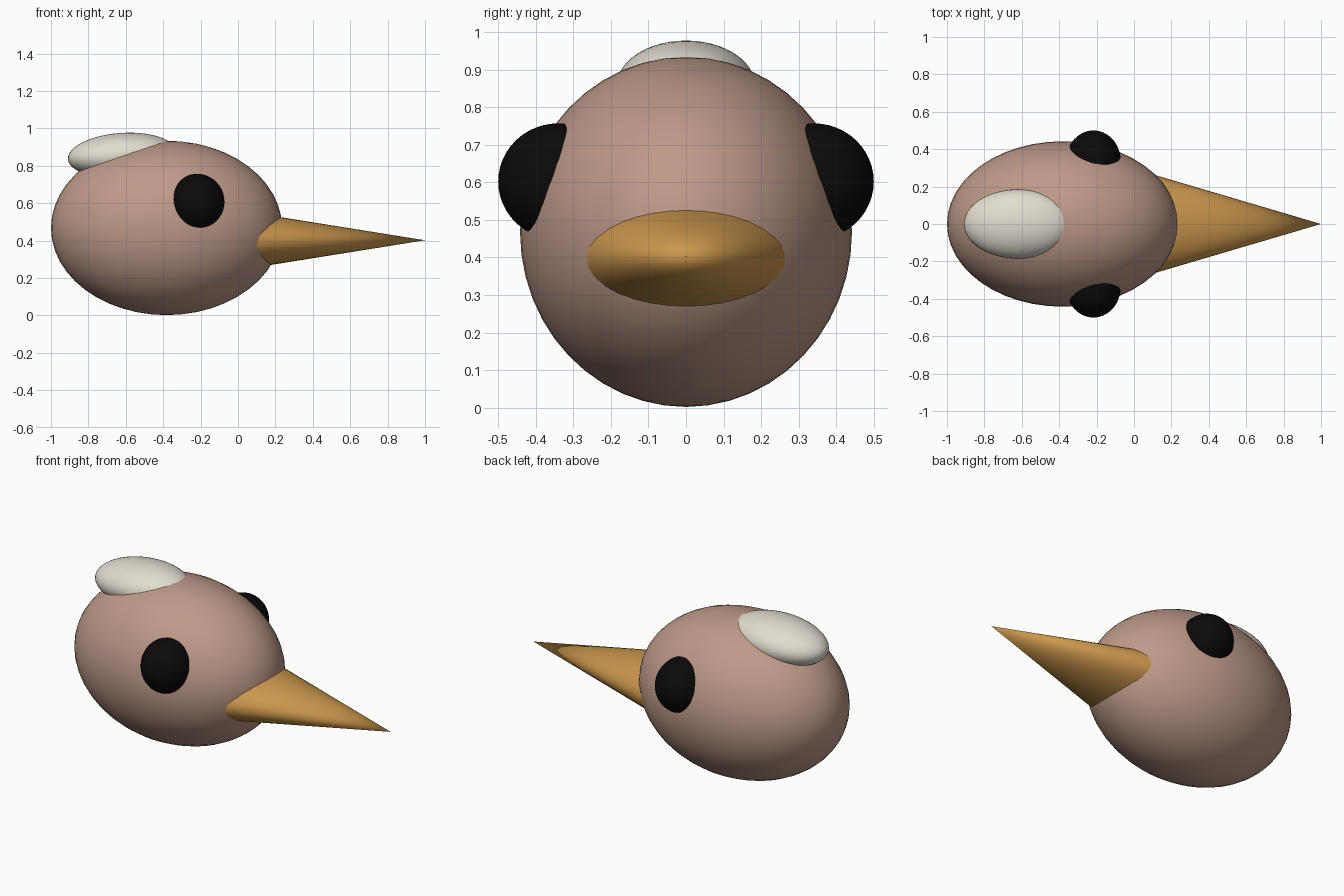
import bpy
import math

cube = bpy.data.objects.get("Cube")
if cube:
    bpy.data.objects.remove(cube, do_unlink=True)


def make_material(name, rgb):
    mat = bpy.data.materials.new(name)
    mat.use_nodes = True
    color = (*rgb, 1.0)
    mat.diffuse_color = color
    mat.node_tree.nodes["Principled BSDF"].inputs["Base Color"].default_value = color
    return mat


def finish(name, mat, scale, rotation=(0, 0, 0)):
    obj = bpy.context.object
    obj.name = name
    obj.scale = scale
    obj.rotation_euler = rotation
    obj.data.materials.append(mat)
    bpy.ops.object.shade_smooth_by_angle(angle=math.radians(40))
    return obj


def ellipsoid(name, mat, center, radii, rotation=(0, 0, 0)):
    bpy.ops.mesh.primitive_uv_sphere_add(segments=48, ring_count=24, radius=1, location=center)
    return finish(name, mat, radii, rotation)


dusty_pink = make_material("dusty pink", (0.51, 0.32, 0.25))
ochre = make_material("ochre", (0.60, 0.31, 0.075))
black = make_material("black", (0.003, 0.003, 0.003))
ivory = make_material("ivory", (0.76, 0.72, 0.64))

# Egg-shaped head and the pale tuft on its back
ellipsoid("head", dusty_pink, (-0.382, 0, 0.468), (0.618, 0.442, 0.466))
ellipsoid("tuft", ivory, (-0.62, 0, 0.856), (0.29, 0.185, 0.12), (0, math.radians(-4), 0))

# Bulging eyes on both sides
for side, y in (("left", 0.34), ("right", -0.34)):
    ellipsoid(side + "_eye", black, (-0.217, y, 0.602), (0.145, 0.16, 0.155))

# Flattened conical beak pointing along +x, its base sunk in the head
bpy.ops.mesh.primitive_cone_add(vertices=32, radius1=1, radius2=0, depth=1,
                                location=(0.5, 0, 0.402))
finish("beak", ochre, (0.16, 0.295, 1.0), (0, math.radians(90), 0))
